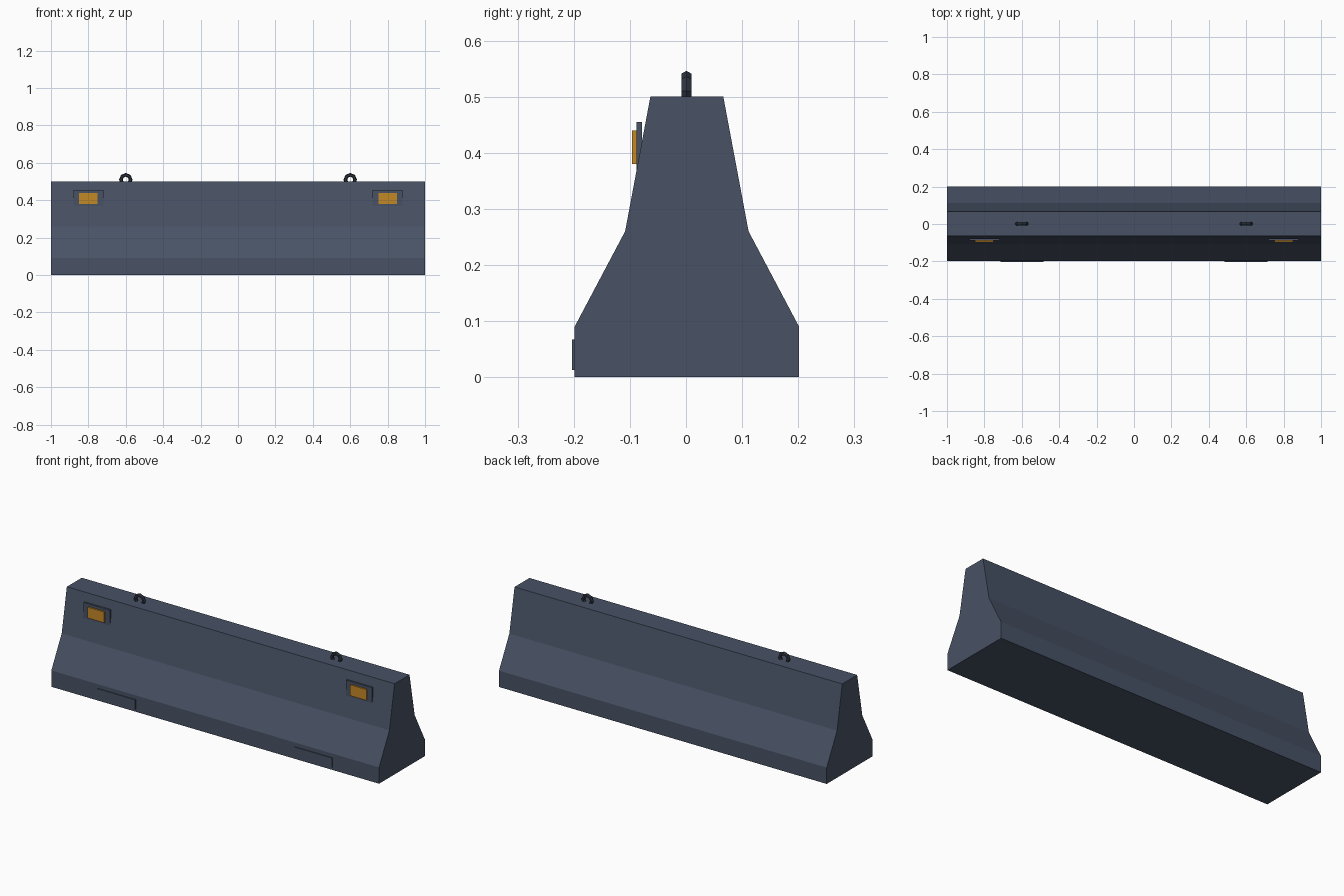
import bpy
import bmesh
from math import pi
from mathutils import Matrix

default = bpy.data.objects.get("Cube")
if default:
    bpy.data.objects.remove(default)


def material(name, r, g, b):
    mat = bpy.data.materials.new(name)
    mat.diffuse_color = (r, g, b, 1)
    mat.use_nodes = True
    mat.node_tree.nodes["Principled BSDF"].inputs["Base Color"].default_value = (r, g, b, 1)
    return mat


concrete = material("slate concrete", 0.065, 0.085, 0.13)
steel = material("dark steel", 0.028, 0.035, 0.05)
amber = material("amber lens", 0.55, 0.25, 0.02)

SHIFT = 0.0015  # barrier sits slightly back to balance the front plates


def finish(name, bm, mat):
    bmesh.ops.recalc_face_normals(bm, faces=bm.faces)
    mesh = bpy.data.meshes.new(name)
    bm.to_mesh(mesh)
    bm.free()
    mesh.materials.append(mat)
    obj = bpy.data.objects.new(name, mesh)
    bpy.context.collection.objects.link(obj)
    return obj


def box(name, x, y, z, mat):
    """Box between (low, high) pairs on each axis."""
    bm = bmesh.new()
    size = [b - a for a, b in (x, y, z)]
    mid = [(a + b) / 2 for a, b in (x, y, z)]
    bmesh.ops.create_cube(bm, size=1, matrix=Matrix.Translation(mid) @ Matrix.Diagonal((*size, 1)))
    return finish(name, bm, mat)


# Barrier body: mirrored profile extruded along x
half = [(0.2, 0), (0.2, 0.09), (0.11, 0.26), (0.065, 0.5)]
profile = half + [(-y, z) for y, z in reversed(half)]
bm = bmesh.new()
end = bm.faces.new([bm.verts.new((-1, y + SHIFT, z)) for y, z in profile])
ext = bmesh.ops.extrude_face_region(bm, geom=[end], use_keep_orig=True)
bmesh.ops.translate(bm, vec=(2, 0, 0),
                    verts=[v for v in ext["geom"] if isinstance(v, bmesh.types.BMVert)])
finish("barrier_body", bm, concrete)

for side, s in (("left", 1), ("right", -1)):
    # Reflector housing and lens on the front slope
    x = s * 0.8
    box(f"reflector_housing_{side}", (x - 0.08, x + 0.08), (-0.088, -0.078), (0.365, 0.455), concrete)
    box(f"reflector_lens_{side}", (x - 0.05, x + 0.05), (-0.096, -0.087), (0.38, 0.44), amber)

    # Shallow plate over the drainage slot at the foot
    x = s * 0.6
    box(f"foot_plate_{side}", (x - 0.115, x + 0.115), (-0.203, -0.19), (0.013, 0.067), concrete)

    # Lifting loop half sunk into the top
    bpy.ops.mesh.primitive_torus_add(
        major_segments=8, minor_segments=6, major_radius=0.026, minor_radius=0.01,
        location=(x, SHIFT / 2, 0.51), rotation=(pi / 2, 0, 0))
    loop = bpy.context.object
    loop.name = f"lifting_loop_{side}"
    loop.data.materials.append(steel)
